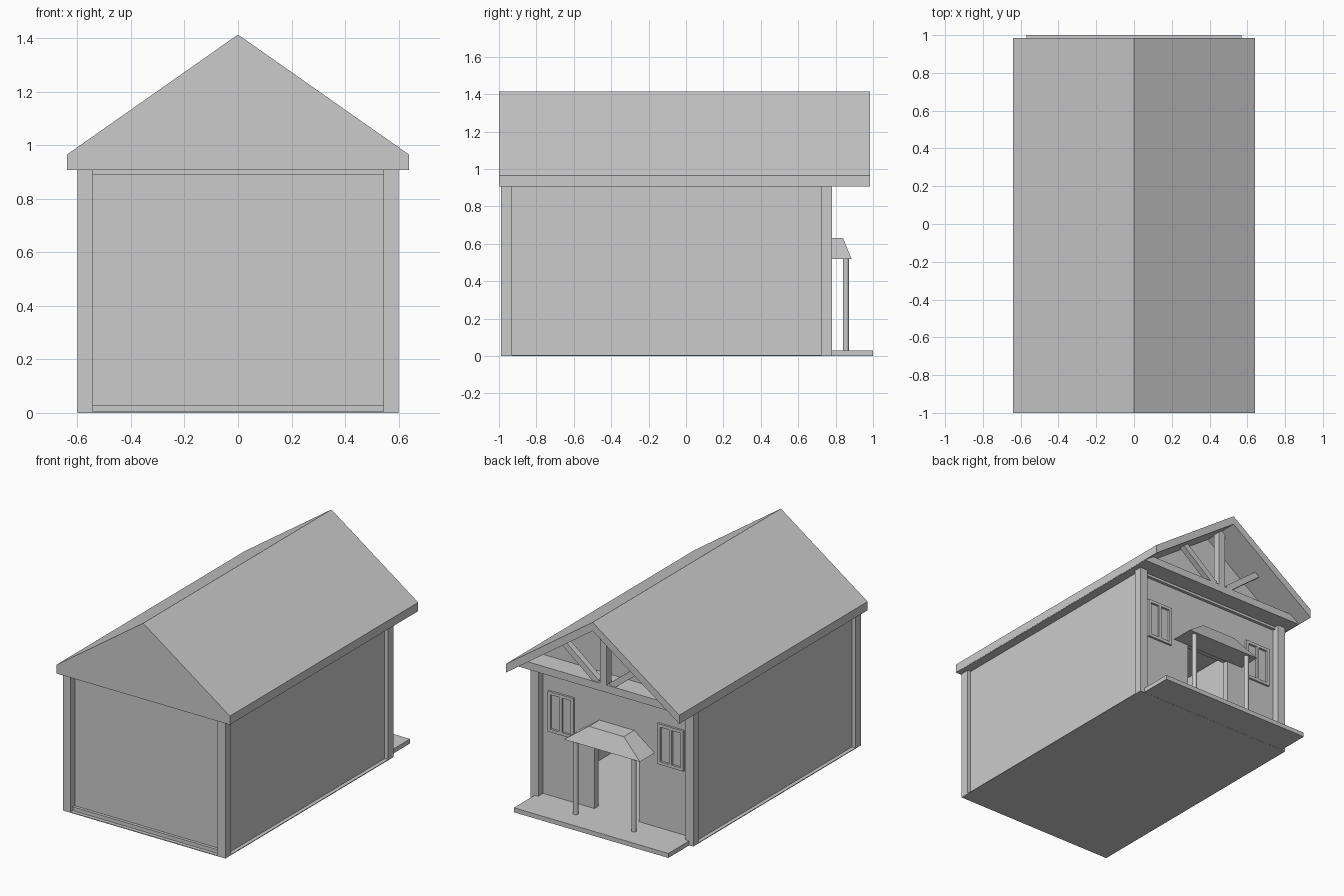
import bpy, bmesh
from mathutils import Vector

if "Cube" in bpy.data.objects:
    bpy.data.objects.remove(bpy.data.objects["Cube"], do_unlink=True)

GREY = (0.6, 0.6, 0.6, 1)
mat = bpy.data.materials.new("plain_grey")
mat.use_nodes = True
mat.diffuse_color = GREY
mat.node_tree.nodes["Principled BSDF"].inputs["Base Color"].default_value = GREY


def finish(name, bm):
    bmesh.ops.recalc_face_normals(bm, faces=bm.faces)
    mesh = bpy.data.meshes.new(name)
    bm.to_mesh(mesh)
    bm.free()
    mesh.materials.append(mat)
    obj = bpy.data.objects.new(name, mesh)
    bpy.context.collection.objects.link(obj)
    return obj


def box(name, x0, x1, y0, y1, z0, z1):
    bm = bmesh.new()
    bmesh.ops.create_cube(bm, size=1)
    for v in bm.verts:
        v.co = Vector(((x0, x1)[v.co.x > 0], (y0, y1)[v.co.y > 0], (z0, z1)[v.co.z > 0]))
    return finish(name, bm)


def prism(name, outline, y0, y1):
    """Extrude an x-z outline along y."""
    bm = bmesh.new()
    face = bm.faces.new([bm.verts.new((x, y0, z)) for x, z in outline])
    made = bmesh.ops.extrude_face_region(bm, geom=[face])["geom"]
    moved = [g for g in made if isinstance(g, bmesh.types.BMVert)]
    bmesh.ops.translate(bm, verts=moved, vec=(0, y1 - y0, 0))
    return finish(name, bm)


def both_sides(name, x0, x1, *rest):
    box("left_" + name, x0, x1, *rest)
    box("right_" + name, -x1, -x0, *rest)


FRONT, BACK = -0.945, 0.73      # outer wall planes
SIDE, INNER = 0.575, 0.535      # outer and inner side wall planes
EAVE, RIDGE, HALF = 0.907, 1.414, 0.64
THICK = 0.058
DOOR, DOOR_TOP = 0.165, 0.53

# Base and floors
box("base_plate", -0.6, 0.6, -0.99, 0.78, 0, 0.005)
box("floor", -INNER, INNER, FRONT + 0.04, BACK - 0.04, 0.004, 0.03)
box("porch_slab", -0.57, 0.57, 0.781, 1.0, 0, 0.03)
box("porch_step", -0.543, 0.543, BACK - 0.045, 0.782, 0.001, 0.03)

# Walls with an open doorway at the porch end
both_sides("wall", INNER, SIDE, FRONT, BACK, 0.004, EAVE)
box("front_wall", -INNER, INNER, FRONT, FRONT + 0.04, 0.004, EAVE)
both_sides("door_wall", DOOR, INNER, BACK - 0.045, BACK, 0.004, EAVE)
box("door_lintel", -DOOR, DOOR, BACK - 0.045, BACK, DOOR_TOP, EAVE)

# Corner posts and trim boards
both_sides("front_post", 0.543, 0.6, -0.99, -0.93, 0, EAVE)
both_sides("back_post", 0.543, 0.6, 0.725, 0.78, 0, EAVE)
box("front_base_board", -0.543, 0.543, FRONT - 0.02, FRONT, 0.004, 0.03)
box("front_top_board", -0.543, 0.543, FRONT - 0.02, FRONT, 0.89, EAVE)
box("back_top_board", -0.543, 0.543, BACK, BACK + 0.02, 0.89, EAVE)

# Roof shell, closed front gable and recessed back gable
roof = [(-HALF, EAVE), (-HALF, EAVE + THICK), (0, RIDGE), (HALF, EAVE + THICK),
        (HALF, EAVE), (0, RIDGE - THICK)]
prism("roof", roof, -0.999, 0.985)
prism("front_gable", [roof[i] for i in (0, 1, 2, 3, 4)], -1.0, FRONT)
prism("back_gable", [(-0.62, EAVE + 0.02), (0, RIDGE - 0.05), (0.62, EAVE + 0.02)],
      BACK - 0.04, BACK)
box("ceiling_and_tie_beam", -0.635, 0.635, -0.98, 0.87, EAVE, 0.957)

# Truss in the open gable
box("king_post", -0.024, 0.024, 0.82, 0.87, 0.95, 1.36)
for side, label in ((1, "left"), (-1, "right")):
    foot, head = Vector((0.05 * side, 0.955)), Vector((0.31 * side, 1.16))
    across = (head - foot).orthogonal().normalized() * 0.02
    outline = [foot - across, foot + across, head + across, head - across]
    prism(label + "_brace", outline, 0.825, 0.865)

# Windows: a raised frame with one mullion
for side, label in ((1, "left"), (-1, "right")):
    x, w = 0.405 * side, 0.095
    y0, y1 = BACK - 0.005, BACK + 0.014
    for n, at in (("outer", -w + 0.01), ("middle", 0), ("inner", w - 0.01)):
        box(f"{label}_window_{n}_bar", x + at - 0.01, x + at + 0.01, y0, y1, 0.46, 0.73)
    for n, z in (("sill", 0.46), ("head", 0.71)):
        box(f"{label}_window_{n}", x - w, x + w, y0, y1, z, z + 0.02)

# Porch canopy: box tapered to a flat top, square at the wall
canopy = box("porch_canopy", -0.28, 0.28, BACK - 0.005, 0.885, 0.52, 0.63)
for v in canopy.data.vertices:
    if v.co.z > 0.6:
        v.co.x *= 0.46
        v.co.y = min(v.co.y, 0.84)

# Porch columns
for side, label in ((1, "left"), (-1, "right")):
    bpy.ops.mesh.primitive_cylinder_add(vertices=16, radius=0.016, depth=0.5,
                                        location=(0.215 * side, 0.855, 0.275))
    column = bpy.context.object
    column.name = label + "_porch_column"
    column.data.materials.append(mat)
    bpy.ops.object.shade_smooth_by_angle()
